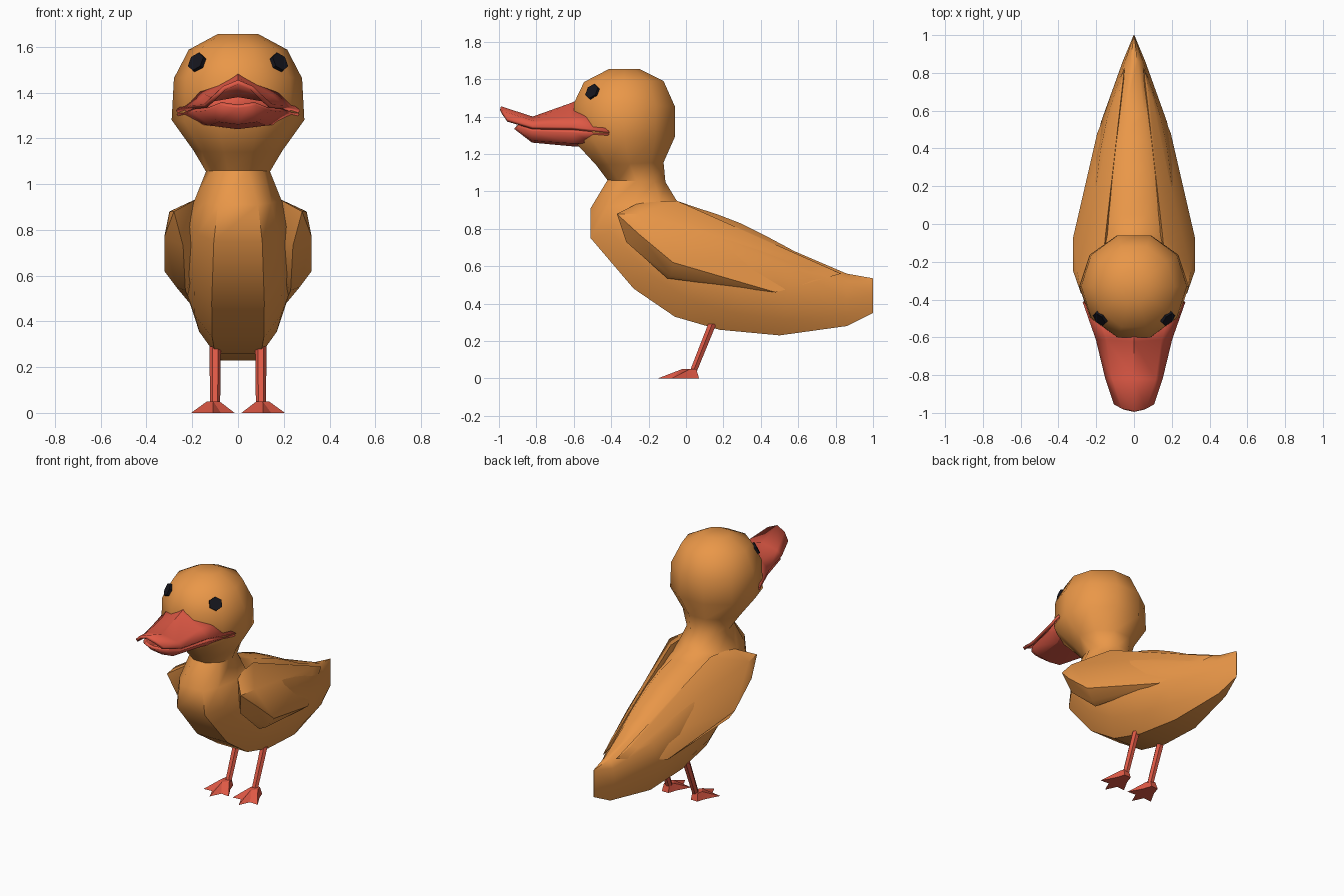
import bpy, bmesh, math
from mathutils import Vector

if "Cube" in bpy.data.objects:
    bpy.data.objects.remove(bpy.data.objects["Cube"])


def material(name, color):
    m = bpy.data.materials.new(name)
    m.diffuse_color = (*color, 1)
    m.use_nodes = True
    m.node_tree.nodes["Principled BSDF"].inputs["Base Color"].default_value = m.diffuse_color
    return m


ORANGE = material("orange_plumage", (0.82, 0.31, 0.065))
RED = material("red_bill", (0.74, 0.10, 0.06))
BLACK = material("black_eye", (0.008, 0.008, 0.013))


def finish(bm, name, mat, angle=35):
    bmesh.ops.remove_doubles(bm, verts=bm.verts, dist=0.0005)
    bmesh.ops.recalc_face_normals(bm, faces=bm.faces)
    me = bpy.data.meshes.new(name)
    bm.to_mesh(me)
    bm.free()
    ob = bpy.data.objects.new(name, me)
    bpy.context.collection.objects.link(ob)
    me.materials.append(mat)
    bpy.ops.object.select_all(action='DESELECT')
    ob.select_set(True)
    bpy.context.view_layer.objects.active = ob
    bpy.ops.object.shade_smooth_by_angle(angle=math.radians(angle))
    return ob


def loft(name, rings, mat, angle=35):
    bm = bmesh.new()
    rows = [[bm.verts.new(p) for p in r] for r in rings]
    n = len(rows[0])
    for a, b in zip(rows, rows[1:]):
        for i in range(n):
            j = (i + 1) % n
            bm.faces.new((a[i], a[j], b[j], b[i]))
    bm.faces.new(rows[0])
    bm.faces.new(rows[-1])
    return finish(bm, name, mat, angle)


def body_ring(back, front, w, keel=0, n=10):
    # ten-sided ring with a flat front and back; keel slims the belly side
    b, f = Vector((0, *back)), Vector((0, *front))
    mid, half = (b + f) / 2, (b - f) / 2
    pts = []
    for i in range(n):
        t = 2 * math.pi * (i + 0.5) / n
        c, s = math.cos(t) / math.cos(math.pi / n), math.sin(t)
        if keel and c < -0.1:
            s = math.copysign(0.46 if c < -0.9 else 0.77, s)
        pts.append(mid + half * c + Vector((w * s, 0, 0)))
    return pts


# Head, neck, body and tail as one loft: back point, front point, half width
stations = [
    ((-.25, 1.655), (-.41, 1.655), .09),
    ((-.12, 1.59), (-.545, 1.585), .215),
    ((-.06, 1.455), (-.60, 1.47), .28),
    ((-.06, 1.29), (-.60, 1.27), .29),
    ((-.12, 1.155), (-.48, 1.14), .195),
    ((-.11, 1.05), (-.42, 1.06), .14),
    ((-.05, .95), (-.51, .91), .19, 1),
    ((.05, .915), (-.51, .75), .23, 1),
    ((.16, .88), (-.28, .48), .25, 1),
    ((.29, .83), (-.06, .33), .245, 1),
    ((.44, .755), (.18, .26), .22, 1),
    ((.58, .68), (.50, .23), .175, 1),
    ((.86, .56), (.86, .28), .06, 1),
    ((1.0, .535), (1.0, .35), .002),
]
loft("body", [body_ring(*s) for s in stations], ORANGE, 50)

# Folded wings
wing = [(.17, -.25, .94), (.15, -.05, .95), (.08, .70, .61), (.05, .83, .56),
        (.28, -.37, .88), (.30, -.25, .88), (.322, -.25, .77), (.322, -.07, .62),
        (.24, -.32, .73), (.23, -.10, .535), (.27, -.08, .55), (.195, .48, .46), (.10, -.1, .75)]
for side, s in (("left", 1), ("right", -1)):
    bm = bmesh.new()
    for x, y, z in wing:
        bm.verts.new((s * x, y, z))
    bmesh.ops.convex_hull(bm, input=bm.verts)
    loose = [v for v in bm.verts if not v.link_faces]
    bmesh.ops.delete(bm, geom=loose, context='VERTS')
    finish(bm, side + "_wing", ORANGE, 35)


# Bill: mirrored strips given a little thickness
def bill(name, rows, thick=.02):
    bm = bmesh.new()
    grid = []
    for r in rows:
        full = [(-x, y, z) for x, y, z in reversed(r[1:])] + r
        grid.append([bm.verts.new(p) for p in full])
    for a, b in zip(grid, grid[1:]):
        for i in range(len(a) - 1):
            bm.faces.new((a[i], a[i + 1], b[i + 1], b[i]))
    ob = finish(bm, name, RED, 30)
    m = ob.modifiers.new("thickness", 'SOLIDIFY')
    m.thickness = thick
    m.offset = 0
    return ob


bill("upper_bill", [
    [(0, -.55, 1.49), (.17, -.51, 1.40), (.265, -.41, 1.315)],
    [(0, -.62, 1.46), (.14, -.61, 1.385), (.195, -.61, 1.337)],
    [(0, -.82, 1.39), (.11, -.82, 1.37), (.145, -.82, 1.34)],
    [(0, -.992, 1.445), (.06, -.98, 1.42), (.10, -.955, 1.38)],
])
bill("lower_bill", [
    [(0, -.50, 1.25), (.17, -.49, 1.27), (.262, -.41, 1.31)],
    [(0, -.60, 1.25), (.12, -.60, 1.265), (.192, -.60, 1.322)],
    [(0, -.82, 1.27), (.08, -.82, 1.28), (.135, -.82, 1.328)],
    [(0, -.91, 1.34), (.04, -.91, 1.345), (.075, -.90, 1.352)],
])
bill("mouth_lining", [
    [(0, -.61, 1.45), (.13, -.60, 1.38), (.19, -.56, 1.335)],
    [(0, -.61, 1.26), (.12, -.60, 1.28), (.19, -.56, 1.315)],
], .01)

# Eyes, legs and webbed feet
toes = [(0, -.15), (.035, -.075), (.095, -.08), (.045, .01), (.025, .07)]
outline = toes + [(-x, y) for x, y in reversed(toes[1:])]
ankle = [(0, -.02), (.028, .02), (.02, .055), (-.02, .055), (-.028, .02)]
link = [0, 0, 1, 1, 2, 3, 4, 4, 0]  # ankle point above each outline point
for side, s in (("left", 1), ("right", -1)):
    normal = Vector((s * .18, -.18, .13)).normalized()
    bpy.ops.mesh.primitive_cylinder_add(
        vertices=6, radius=.044, depth=.035, location=(s * .174, -.494, 1.528),
        rotation=normal.to_track_quat('Z', 'Y').to_euler())
    eye = bpy.context.object
    eye.name = side + "_eye"
    eye.data.materials.append(BLACK)

    def leg_ring(y, z, r):
        return [(s * .10 + r * math.cos(i * math.tau / 6), y + r * math.sin(i * math.tau / 6), z)
                for i in range(6)]
    loft(side + "_leg", [leg_ring(.14, .29, .025), leg_ring(.04, .04, .022)], RED)

    bm = bmesh.new()
    base = [bm.verts.new((s * .11 + x, y, 0)) for x, y in outline]
    top = [bm.verts.new((s * .108 + x, y, .05)) for x, y in ankle]
    bm.faces.new(base)
    bm.faces.new(top)
    for i in range(9):
        j = (i + 1) % 9
        a, b = top[link[i]], top[link[j]]
        bm.faces.new((base[i], base[j], a) if a is b else (base[i], base[j], b, a))
    finish(bm, side + "_foot", RED, 20)
